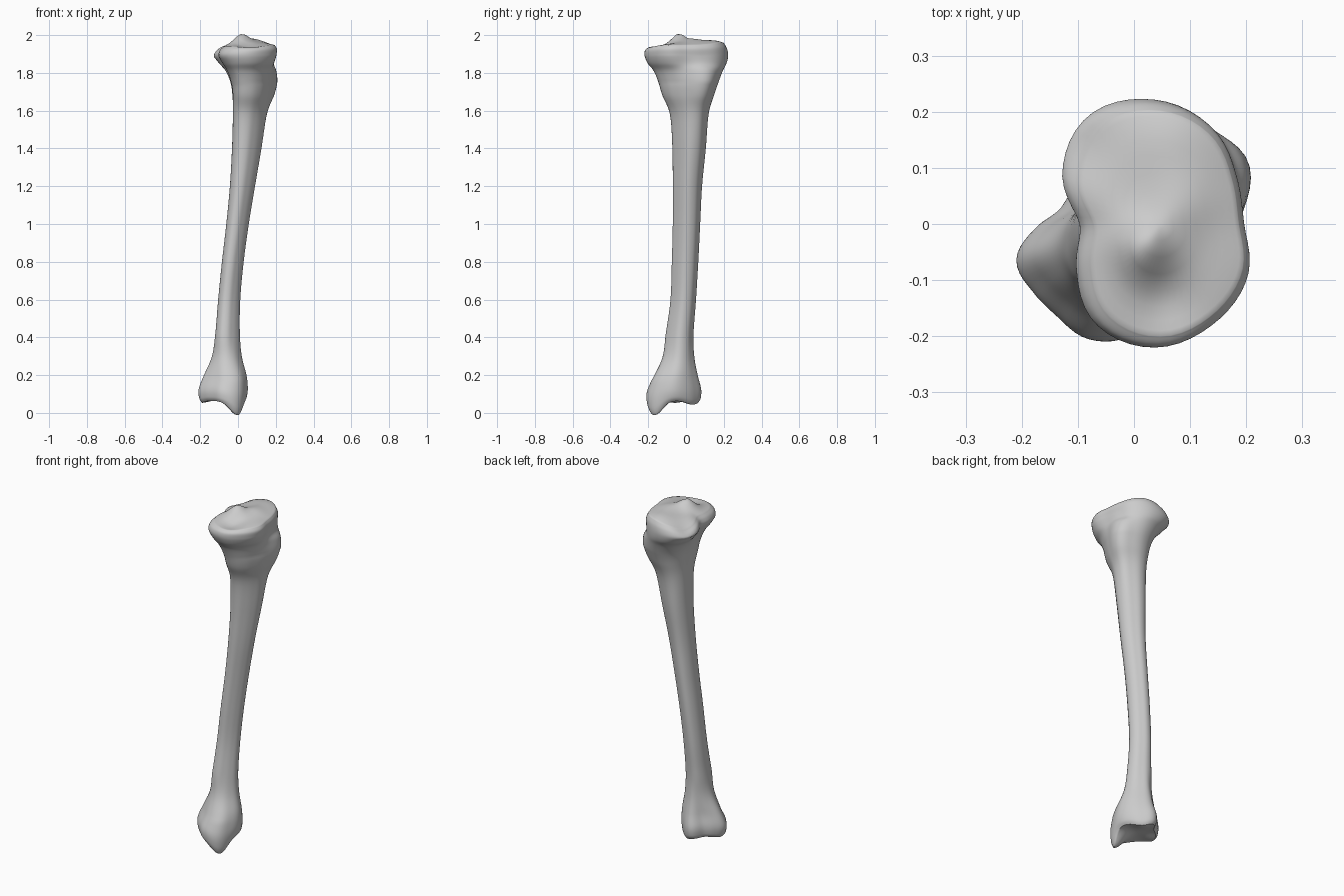
import bpy, bmesh, math
from mathutils import Vector

cube = bpy.data.objects.get("Cube")
if cube:
    bpy.data.objects.remove(cube, do_unlink=True)

SIDES = 64
STEPS = 6

# Cross-section outlines: radii every 30 degrees, counter-clockwise from +x
PLATEAU = (.155, .165, .20, .222, .225, .185, .13, .157, .205, .22, .205, .186)
TUBEROSITY = (.15, .195, .17, .16, .155, .14, .12, .135, .16, .15, .135, .13)
SHAFT = (1, .95, .85, .9, .95, .92, .9, .95, 1, .92, .82, .86)
ANKLE = (.13, .125, .13, .145, .105, .112, .13, .115, .115, .14, .152, .135)
SHAPES = (PLATEAU, TUBEROSITY, SHAFT, ANKLE)

# Levels: z, x min, x max, y min, y max, position along SHAPES
LEVELS = (
    (.065, -.19, .03, -.195, .065, 3),
    (.085, -.205, .045, -.208, .078, 3),
    (.13, -.208, .052, -.205, .08, 3),
    (.2, -.18, .045, -.168, .062, 2.9),
    (.3, -.138, .02, -.125, .044, 2.4),
    (.42, -.12, .01, -.107, .04, 2),
    (.6, -.105, .012, -.082, .053, 2),
    (.8, -.085, .03, -.075, .065, 2),
    (1.0, -.062, .057, -.07, .075, 2),
    (1.2, -.043, .09, -.07, .085, 2),
    (1.4, -.032, .125, -.072, .105, 1.9),
    (1.58, -.028, .156, -.085, .12, 1.6),
    (1.68, -.03, .192, -.125, .148, 1.1),
    (1.75, -.04, .208, -.146, .172, 1),
    (1.81, -.066, .207, -.172, .195, .7),
    (1.85, -.1, .2, -.203, .215, .2),
    (1.89, -.127, .203, -.219, .223, 0),
    (1.922, -.12, .206, -.217, .217, 0),
    (1.942, -.098, .195, -.2, .202, 0),
)


def spline(a, b, c, d, t):
    """Smooth curve between b and c."""
    return b + .5 * t * (c - a + t * (2*a - 5*b + 4*c - d + t * (3*(b - c) + d - a)))


def radius(shape, angle):
    n = len(shape)
    u = angle / math.tau * n
    i = int(u)
    return spline(*(shape[(i + k) % n] for k in (-1, 0, 1, 2)), u - i)


def outline(level):
    """Blend two neighbouring shapes and fit them to the level's extents."""
    z, x0, x1, y0, y1, s = level
    s = max(0, min(s, len(SHAPES) - 1))
    i = min(int(s), len(SHAPES) - 2)
    w = s - i

    def unit(shape):
        pts = []
        for k in range(SIDES):
            a = math.tau * k / SIDES
            r = radius(shape, a)
            pts.append((r * math.cos(a), r * math.sin(a)))
        lo = [min(p[c] for p in pts) for c in (0, 1)]
        hi = [max(p[c] for p in pts) for c in (0, 1)]
        return [[(p[c] - lo[c]) / (hi[c] - lo[c]) for c in (0, 1)] for p in pts]

    return [Vector((x0 + (x1 - x0) * (p[0] * (1 - w) + q[0] * w),
                    y0 + (y1 - y0) * (p[1] * (1 - w) + q[1] * w), z))
            for p, q in zip(unit(SHAPES[i]), unit(SHAPES[i + 1]))]


def bump(p, x, y, size):
    return math.exp(-((p.x - x) ** 2 + (p.y - y) ** 2) / size ** 2)


def sculpt(p):
    """Shape the joint surfaces at both ends."""
    low = max(0, min(1, (.17 - p.z) / .1))
    high = max(0, min(1, (p.z - 1.87) / .07))
    # inner ankle point, outer corner and front lip
    p.z -= low * (.078 * bump(p, -.005, -.165, .06)
                  + .012 * bump(p, -.18, -.06, .05)
                  + .022 * bump(p, -.03, .03, .06))
    # spine of the knee, shallow dishes, drooping rear corner
    p.z += high * (.05 * bump(p, .02, -.04, .05) + .02 * bump(p, .08, .03, .06)
                   + .02 * bump(p, .07, .16, .09) - .022 * bump(p, .06, -.14, .06)
                   - .03 * bump(p, -.12, .15, .07) + .03 * (p.x - .04))


def cap(ring, rise):
    """Concentric rings that close an end."""
    centre = sum(ring, Vector()) / len(ring)
    rings = []
    for f in (.95, .86, .74, .6, .45, .3, .15, .05):
        lift = Vector((0, 0, rise * (1 - f ** 4)))
        rings.append([centre.lerp(p, f) + lift for p in ring])
    return rings


# Loft the levels with a smooth curve along the bone
rings = []
last = len(LEVELS) - 1
for i in range(last):
    four = [LEVELS[max(0, min(last, i + k))] for k in (-1, 0, 1, 2)]
    for j in range(STEPS):
        level = [spline(*vals, j / STEPS) for vals in zip(*four)]
        rings.append(outline(level))
rings.append(outline(LEVELS[last]))
rings = cap(rings[0], .005)[::-1] + rings + cap(rings[-1], .014)

bm = bmesh.new()
loops = []
for ring in rings:
    for p in ring:
        sculpt(p)
    loops.append([bm.verts.new(p) for p in ring])
for a, b in zip(loops, loops[1:]):
    for k in range(SIDES):
        n = (k + 1) % SIDES
        bm.faces.new((a[k], a[n], b[n], b[k]))
bm.faces.new(loops[0][::-1])
bm.faces.new(loops[-1])
bmesh.ops.recalc_face_normals(bm, faces=bm.faces)

mesh = bpy.data.meshes.new("shin_bone")
bm.to_mesh(mesh)
bm.free()
bone = bpy.data.objects.new("shin_bone", mesh)
bpy.context.collection.objects.link(bone)

# Plain grey bone
grey = bpy.data.materials.new("bone_grey")
grey.use_nodes = True
colour = (.6, .6, .6, 1)
grey.diffuse_color = colour
grey.node_tree.nodes["Principled BSDF"].inputs["Base Color"].default_value = colour
mesh.materials.append(grey)

bpy.context.view_layer.objects.active = bone
bone.select_set(True)
bpy.ops.object.shade_smooth_by_angle(angle=math.radians(50))
